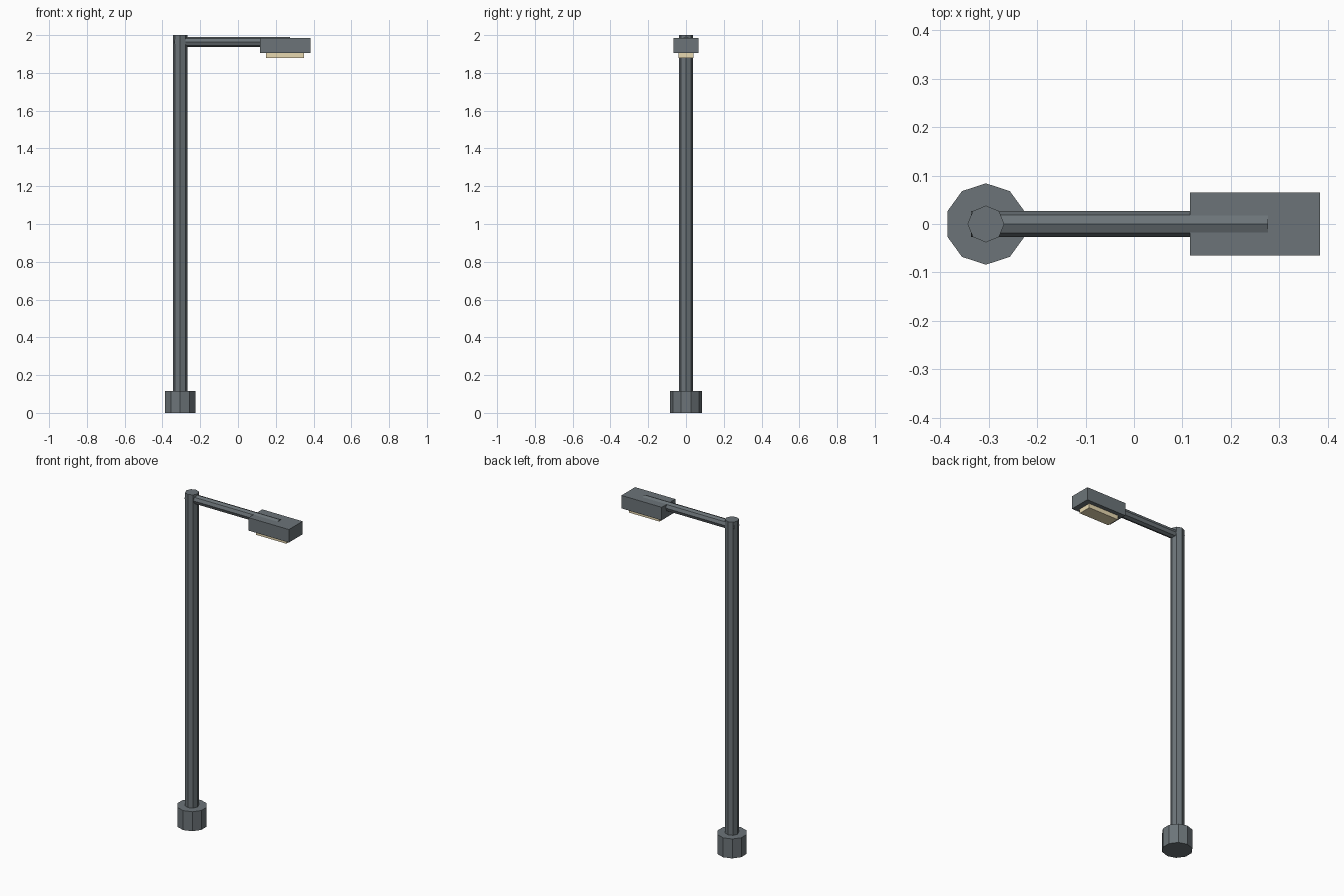
import bpy
from math import pi

cube = bpy.data.objects.get("Cube")
if cube:
    bpy.data.objects.remove(cube, do_unlink=True)


def material(name, rgb):
    mat = bpy.data.materials.new(name)
    mat.use_nodes = True
    mat.diffuse_color = (*rgb, 1)
    mat.node_tree.nodes["Principled BSDF"].inputs["Base Color"].default_value = (*rgb, 1)
    return mat


def finish(name, mat):
    obj = bpy.context.object
    obj.name = obj.data.name = name
    obj.data.materials.append(mat)
    return obj


def prism(name, sides, radius, length, center, mat, rotation=(0, 0, 0)):
    bpy.ops.mesh.primitive_cylinder_add(vertices=sides, radius=radius, depth=length,
                                        location=center, rotation=rotation)
    return finish(name, mat)


def box(name, x, y, z, mat):
    spans = (x, y, z)
    bpy.ops.mesh.primitive_cube_add(size=1, location=[(a + b) / 2 for a, b in spans])
    bpy.context.object.scale = [b - a for a, b in spans]
    bpy.ops.object.transform_apply(location=False, rotation=False, scale=True)
    return finish(name, mat)


grey = material("dark_grey_metal", (0.15, 0.175, 0.19))
cream = material("warm_cream_glass", (0.85, 0.73, 0.46))

POLE_X = -0.306

# Footing and upright
prism("base", 10, 0.084, 0.117, (POLE_X, 0, 0.0585), grey)
prism("pole", 8, 0.038, 2.0, (POLE_X, 0, 1.0), grey)

# Horizontal arm, poking slightly through the pole and the lamp housing
prism("arm", 8, 0.0267, 0.613, (-0.03, 0, 1.9645), grey, (0, pi / 2, 0))

# Lamp housing with the light panel underneath
box("lamp_housing", (0.116, 0.384), (-0.065, 0.065), (1.906, 1.984), grey)
box("light_panel", (0.148, 0.35), (-0.04, 0.04), (1.88, 1.91), cream)
